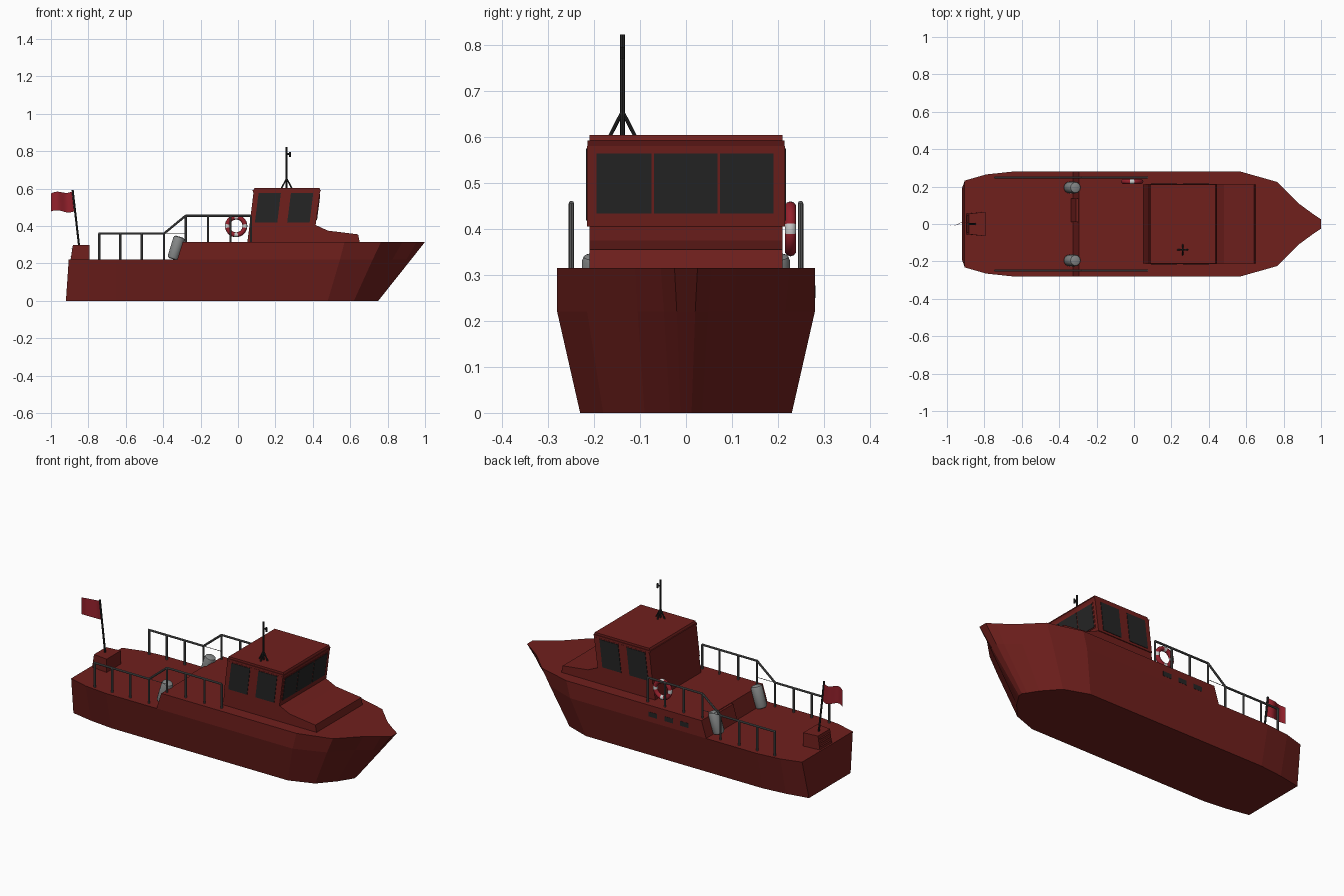
import bpy, bmesh, math
from mathutils import Vector

if "Cube" in bpy.data.objects:
    bpy.data.objects.remove(bpy.data.objects["Cube"])


def mat(name, r, g, b):
    m = bpy.data.materials.new(name)
    m.diffuse_color = (r, g, b, 1)
    m.use_nodes = True
    m.node_tree.nodes["Principled BSDF"].inputs["Base Color"].default_value = m.diffuse_color
    return m


RED = mat("hull_red", .16, .014, .012)
FLAG = mat("flag_red", .30, .015, .025)
GLASS = mat("dark_glass", .018, .018, .018)
METAL = mat("rail_grey", .10, .10, .10)
BLACK = mat("mast_black", .02, .02, .02)
FENDER = mat("fender_grey", .24, .25, .25)
WHITE = mat("white", .75, .75, .75)


def finish(name, bm, *mats, smooth=False):
    bmesh.ops.recalc_face_normals(bm, faces=bm.faces)
    me = bpy.data.meshes.new(name)
    bm.to_mesh(me)
    bm.free()
    ob = bpy.data.objects.new(name, me)
    bpy.context.collection.objects.link(ob)
    for m in mats:
        me.materials.append(m)
    if smooth:
        bpy.context.view_layer.objects.active = ob
        ob.select_set(True)
        bpy.ops.object.shade_smooth_by_angle(angle=math.radians(40))
        ob.select_set(False)
    return ob


def prism(name, pts, y0, y1, m, inset=0):
    """Extrude an x-z profile from y0 to y1."""
    bm = bmesh.new()
    a = [bm.verts.new((x, y0, z)) for x, z in pts]
    b = [bm.verts.new((x, y1, z)) for x, z in pts]
    bm.faces.new(a)
    bm.faces.new(b[::-1])
    for i in range(len(pts)):
        j = (i + 1) % len(pts)
        bm.faces.new((a[i], a[j], b[j], b[i]))
    return finish(name, bm, m)


def rods(name, segs, r, m, sides=8):
    """Round bars between pairs of points."""
    bm = bmesh.new()
    for p, q in segs:
        p, q = Vector(p), Vector(q)
        d = q - p
        new = bmesh.ops.create_cone(bm, cap_ends=True, segments=sides, radius1=r,
                                    radius2=r, depth=d.length)["verts"]
        bmesh.ops.rotate(bm, verts=new, matrix=d.to_track_quat('Z', 'Y').to_matrix())
        bmesh.ops.translate(bm, verts=new, vec=(p + q) / 2)
    return finish(name, bm, m, smooth=True)


# Hull: keel, aft deck level and foredeck level half-outlines
keel = [(-.92, .19), (-.79, .215), (-.65, .23), (-.325, .23), (.48, .23),
        (.62, .18), (.70, .09), (.735, .035), (.75, .012)]
mid = [(-.905, .232), (-.79, .265), (-.65, .28), (-.325, .28), (.545, .28),
       (.72, .215), (.825, .105), (.90, .048), (.925, .02)]
top = [(-.295, .28), (.57, .28), (.765, .225), (.88, .11), (.955, .055), (1, .025)]
bm = bmesh.new()


def outline(pts, z):
    return ([bm.verts.new((x, -y, z)) for x, y in pts] +
            [bm.verts.new((x, y, z)) for x, y in reversed(pts)])


K, M, T = outline(keel, 0), outline(mid, .22), outline(top, .315)
bm.faces.new(K)
for i in range(18):
    j = (i + 1) % 18
    bm.faces.new((K[i], K[j], M[j], M[i]))
for i in range(11):
    bm.faces.new((M[i + 3], M[i + 4], T[i + 1], T[i]))
bm.faces.new(T)
bm.faces.new((M[3], M[14], T[11], T[0]))
bm.faces.new(M[:4] + M[14:])
finish("hull", bm, RED)

# Cabin trunk, wheelhouse and roof
prism("cabin_trunk", [(.05, .315), (.65, .315), (.642, .355), (.48, .375),
                      (.415, .405), (.062, .405)], -.21, .21, RED)
prism("wheelhouse", [(.062, .405), (.415, .405), (.438, .58), (.083, .58)], -.215, .215, RED)
prism("roof_lip", [(.08, .58), (.438, .58), (.443, .592), (.078, .592)], -.214, .214, RED)
prism("roof", [(.083, .592), (.44, .592), (.436, .604), (.088, .604)], -.21, .21, RED)


# Windows: side pairs mirrored, three-panel windscreen
def windscreen(name, z0, z1, y0, y1, out, m):
    fx = lambda z: .415 + (z - .405) * .131
    prism(name, [(fx(z0), z0), (fx(z0) + out, z0), (fx(z1) + out, z1), (fx(z1), z1)], y0, y1, m)


for s in (-1, 1):
    for k, x in enumerate((.09, .263)):
        prism(f"side_window_{k}_{s}", [(x, .418), (x + .12, .418), (x + .139, .575),
                                       (x + .02, .575)], s * .21, s * .2175, GLASS)
windscreen("windscreen_frame", .428, .570, -.202, .196, .002, RED)
for k, (a, b) in enumerate(((-.195, -.075), (-.07, .068), (.074, .19))):
    windscreen(f"windscreen_{k}", .433, .564, a, b, .004, GLASS)

# Stern locker with louvres, and the hatch on the deck step
bm = bmesh.new()
ring = lambda x0, x1, w0, w1, z: [bm.verts.new(p) for p in
                                  ((x0, -w0, z), (x1, -w1, z), (x1, w1, z), (x0, w0, z))]
a, b = ring(-.895, -.795, .055, .065, .22), ring(-.883, -.795, .055, .065, .297)
bm.faces.new(a)
bm.faces.new(b)
for i in range(4):
    j = (i + 1) % 4
    bm.faces.new((a[i], a[j], b[j], b[i]))
finish("stern_locker", bm, RED)
for k in range(3):
    z = .237 + k * .02
    x = -.895 + (z - .22) * .156
    prism(f"locker_louvre_{k}", [(x - .005, z), (x + .01, z), (x + .01, z + .008)],
          -.045, .045, RED)
prism("step_hatch", [(-.337, .221), (-.32, .221), (-.292, .312), (-.309, .312)], .01, .135, RED)

# Hull vents on the far side
for k in range(3):
    x = .015 - k * .1
    prism(f"hull_vent_{k}", [(x - .027, .25), (x + .027, .25), (x + .027, .277),
                             (x - .027, .277)], .275, .281, GLASS)

# Guard rails
for s in (-1, 1):
    y = s * .249
    low, high = (-.742, -.63, -.515, -.395), (-.28, -.16, -.04, .07)
    segs = [((x, y, .22), (x, y, .36)) for x in low]
    segs += [((x, y, .315), (x, y, .455)) for x in high]
    segs += [((low[0] - .005, y, .36), (low[3], y, .36)), ((low[3], y, .36), (high[0], y, .455)),
             ((high[0], y, .455), (high[3], y, .455))]
    rods(f"guard_rail_{s}", segs, .006, METAL)
    rods(f"rail_wire_{s}", [((low[3], y, .36), (high[0], y, .36))], .0015, METAL)

# Fenders leaning on the deck step
for s in (-1, 1):
    p, q = Vector((-.346, s * .195, .232)), Vector((-.315, s * .195, .333))
    d = q - p
    bm = bmesh.new()
    bmesh.ops.create_cone(bm, cap_ends=True, segments=16, radius1=.031, radius2=.031,
                          depth=d.length + .02)
    rim = [e for e in bm.edges if abs(e.verts[0].co.z - e.verts[1].co.z) < 1e-5]
    bmesh.ops.bevel(bm, geom=rim, offset=.012, segments=2, profile=.5, affect='EDGES')
    bmesh.ops.rotate(bm, verts=bm.verts, matrix=d.to_track_quat('Z', 'Y').to_matrix())
    bmesh.ops.translate(bm, verts=bm.verts, vec=(p + q) / 2)
    finish(f"fender_{s}", bm, FENDER, smooth=True)

# Lifebuoy with four white bands
bpy.ops.mesh.primitive_torus_add(major_segments=32, minor_segments=10, major_radius=.047,
                                 minor_radius=.013, location=(-.01, .227, .4),
                                 rotation=(math.pi / 2, 0, 0))
buoy = bpy.context.object
buoy.name = "lifebuoy"
buoy.data.materials.append(FLAG)
buoy.data.materials.append(WHITE)
for f in buoy.data.polygons:
    ang = math.degrees(math.atan2(f.center.y, f.center.x)) % 90
    f.material_index = int(min(ang, 90 - ang) < 12)
bpy.ops.object.shade_smooth()
buoy.select_set(False)

# Mast with four stay legs and a small lamp
mx, my = .26, -.138
rods("mast", [((mx, my, .60), (mx, my, .822))], .0055, BLACK)
rods("mast_legs", [((mx + dx * .027, my + dy * .027, .602), (mx, my, .655))
                   for dx, dy in ((1, 0), (-1, 0), (0, 1), (0, -1))], .004, BLACK)
rods("mast_lamp", [((mx, my, .785), (mx + .018, my, .785)),
                   ((mx + .018, my, .77), (mx + .018, my, .795))], .005, BLACK)

# Flagpole and waving flag
rods("flagpole", [((-.85, 0, .295), (-.884, 0, .592))], .0055, BLACK)
bm = bmesh.new()
bmesh.ops.create_grid(bm, x_segments=12, y_segments=4, size=.5)
for v in bm.verts:
    u, w = .5 - v.co.x, v.co.y + .5
    wave = math.sin(u * 2 * math.pi)
    v.co = (-.874 - .009 * w - u * (.126 - .009 * w), .011 * wave,
            .478 + .108 * w - .012 * u * w - .006 * wave)
finish("flag", bm, FLAG, smooth=True)
